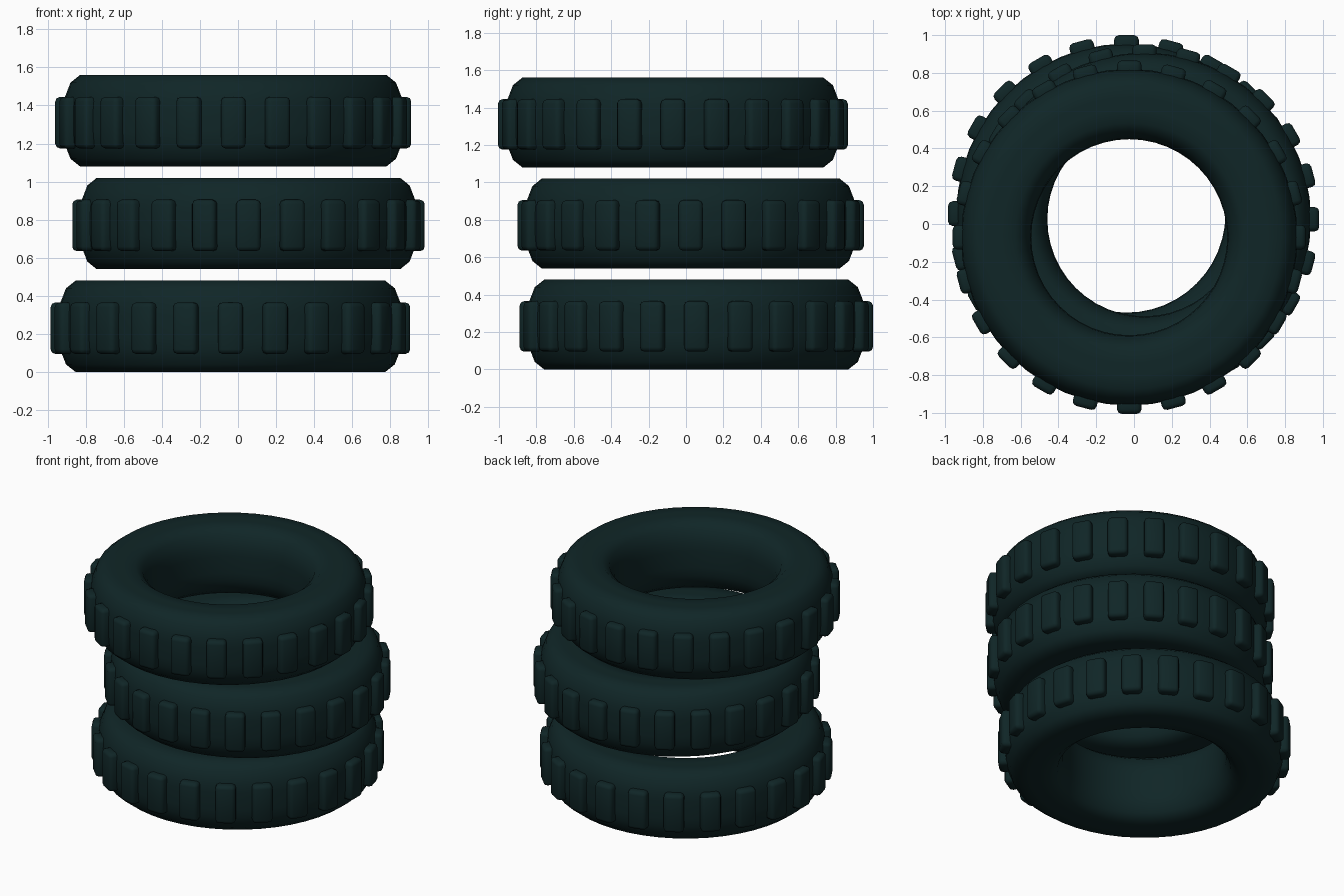
import bpy, bmesh, math
from mathutils import Matrix, Vector

cube = bpy.data.objects.get("Cube")
if cube:
    bpy.data.objects.remove(cube, do_unlink=True)

rubber = bpy.data.materials.new("dark rubber")
rubber.use_nodes = True
colour = (0.005, 0.019, 0.02, 1)
rubber.diffuse_color = colour
rubber.node_tree.nodes["Principled BSDF"].inputs["Base Color"].default_value = colour

SEGMENTS = 48
LUGS = 24
MID = 0.705      # radius at the middle of the tyre wall
# Upper outer quarter of the cross-section: offset from MID, height from centre
QUARTER = [(0.186, 0.06), (0.181, 0.12), (0.15, 0.2), (0.1, 0.24), (0.03, 0.24)]


def make_object(name, bm, location, scale, angle):
    bmesh.ops.recalc_face_normals(bm, faces=bm.faces)
    mesh = bpy.data.meshes.new(name)
    bm.to_mesh(mesh)
    bm.free()
    mesh.materials.append(rubber)
    obj = bpy.data.objects.new(name, mesh)
    bpy.context.collection.objects.link(obj)
    obj.location = location
    obj.scale = (scale, scale, 1)
    bpy.ops.object.select_all(action='DESELECT')
    obj.select_set(True)
    bpy.context.view_layer.objects.active = obj
    bpy.ops.object.shade_smooth_by_angle(angle=math.radians(angle))
    return obj


def tyre_body():
    """Lathe a closed rounded cross-section about z."""
    outer = QUARTER + [(-d, z) for d, z in reversed(QUARTER)]
    section = outer + [(d, -z) for d, z in reversed(outer)]
    bm = bmesh.new()
    rings = []
    for i in range(SEGMENTS):
        a = math.tau * i / SEGMENTS
        rings.append([bm.verts.new(((MID + d) * math.cos(a), (MID + d) * math.sin(a), z))
                      for d, z in section])
    n = len(section)
    for i in range(SEGMENTS):
        r, s = rings[i], rings[(i + 1) % SEGMENTS]
        for j in range(n):
            k = (j + 1) % n
            bm.faces.new((r[j], s[j], s[k], r[k]))
    return bm


def tread_lugs():
    """Ring of bevelled blocks around the tread."""
    bm = bmesh.new()
    for i in range(LUGS):
        place = (Matrix.Rotation(math.tau * i / LUGS, 4, 'Z')
                 @ Matrix.Translation(Vector((0.89, 0, -0.01)))
                 @ Matrix.Diagonal((0.09, 0.13, 0.27, 1)))
        bmesh.ops.create_cube(bm, size=1, matrix=place)
    bmesh.ops.bevel(bm, geom=bm.edges[:], offset=0.024, segments=2,
                    profile=0.5, affect='EDGES')
    return bm


# Stack of three slightly shifted tyres: name, centre, width scale
for name, centre, scale in [("bottom", (-0.04, 0.055, 0.24), 1.01),
                            ("middle", (0.055, 0.025, 0.78), 0.99),
                            ("top", (-0.025, -0.07, 1.32), 1.0)]:
    make_object(name + "_tyre", tyre_body(), centre, scale, 60)
    make_object(name + "_tread_lugs", tread_lugs(), centre, scale, 50)
